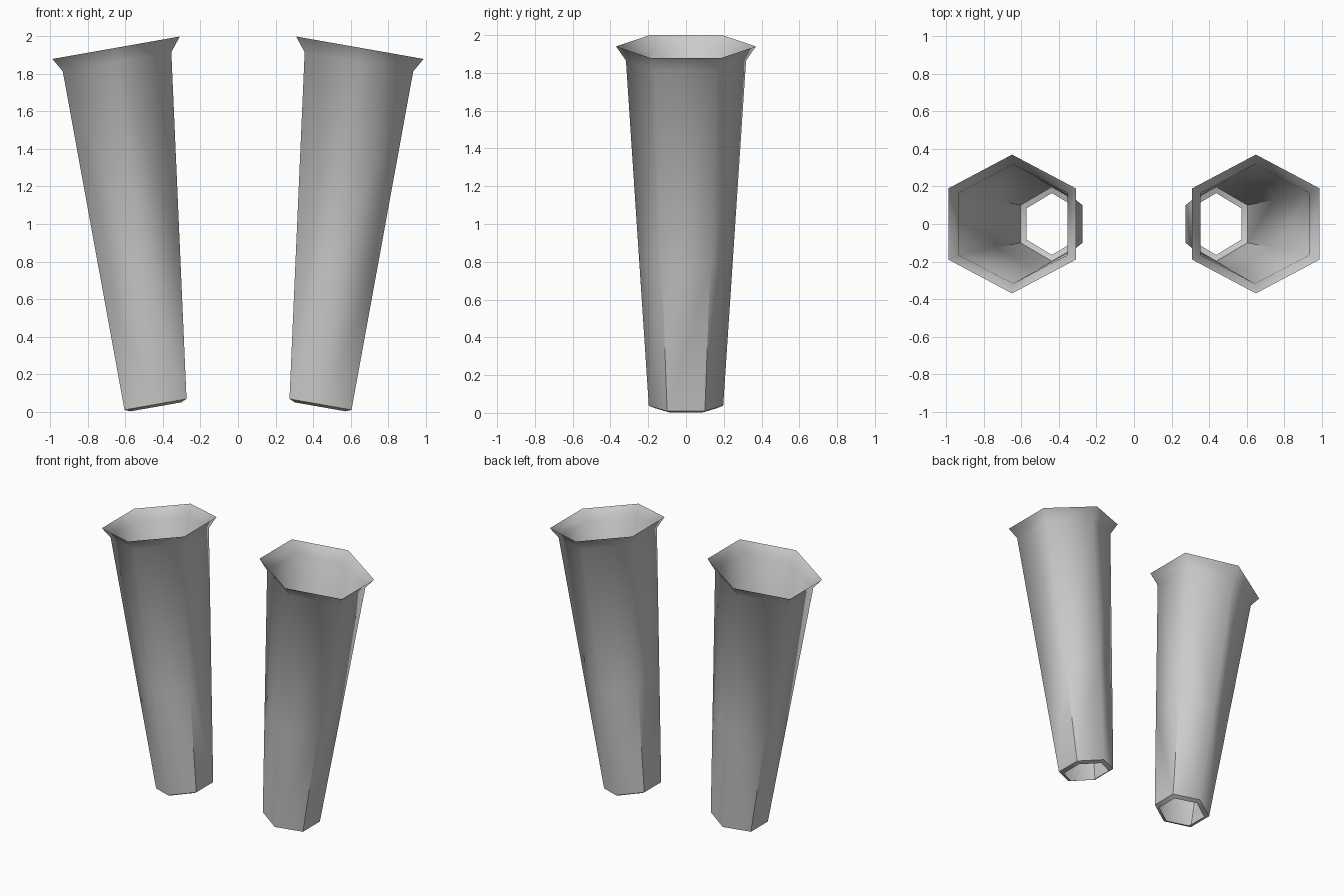
import bpy, bmesh, math

if "Cube" in bpy.data.objects:
    bpy.data.objects.remove(bpy.data.objects["Cube"])

TILT = math.radians(10)

# ring: centre x, centre z, half width across flats, tip reach in y, flat half length
LIP = (0.438, 0.025, 0.138, 0.165, 0.083)
BASE = (0.44, 0.038, 0.168, 0.197, 0.1)
NECK = (0.645, 1.865, 0.294, 0.318, 0.165)
RIM = (0.65, 1.94, 0.345, 0.37, 0.19)
MID = tuple(a + (b - a) * 0.42 for a, b in zip(BASE, NECK))


def ring(bm, cx, cz, a, b, h):
    """Tilted hexagon with its points towards front and back."""
    outline = [(a, -h), (a, h), (0, b), (-a, h), (-a, -h), (0, -b)]
    return [bm.verts.new((cx + u * math.cos(TILT), v, cz - u * math.sin(TILT)))
            for u, v in outline]


def tapered_tube(name):
    bm = bmesh.new()
    rings = [ring(bm, *r) for r in (LIP, BASE, MID, NECK, RIM)]
    for lower, upper in zip(rings, rings[1:]):
        for i in range(6):
            j = (i + 1) % 6
            f = bm.faces.new((lower[i], lower[j], upper[j], upper[i]))
            f.smooth = True
    # Hard bottom corner, plus creases along the lower side panels
    for i in range(6):
        bm.edges.get((rings[1][i], rings[1][(i + 1) % 6])).smooth = False
    for i in (0, 1, 3, 4):
        bm.edges.get((rings[1][i], rings[2][i])).smooth = False
    mesh = bpy.data.meshes.new(name)
    bm.to_mesh(mesh)
    bm.free()
    obj = bpy.data.objects.new(name, mesh)
    bpy.context.collection.objects.link(obj)
    return obj


# Pair of flared hexagonal tubes, mirrored across x
tubes = tapered_tube("flared_hex_tubes")
mirror = tubes.modifiers.new("mirror", 'MIRROR')
mirror.use_axis = (True, False, False)
mirror.use_mirror_merge = False
